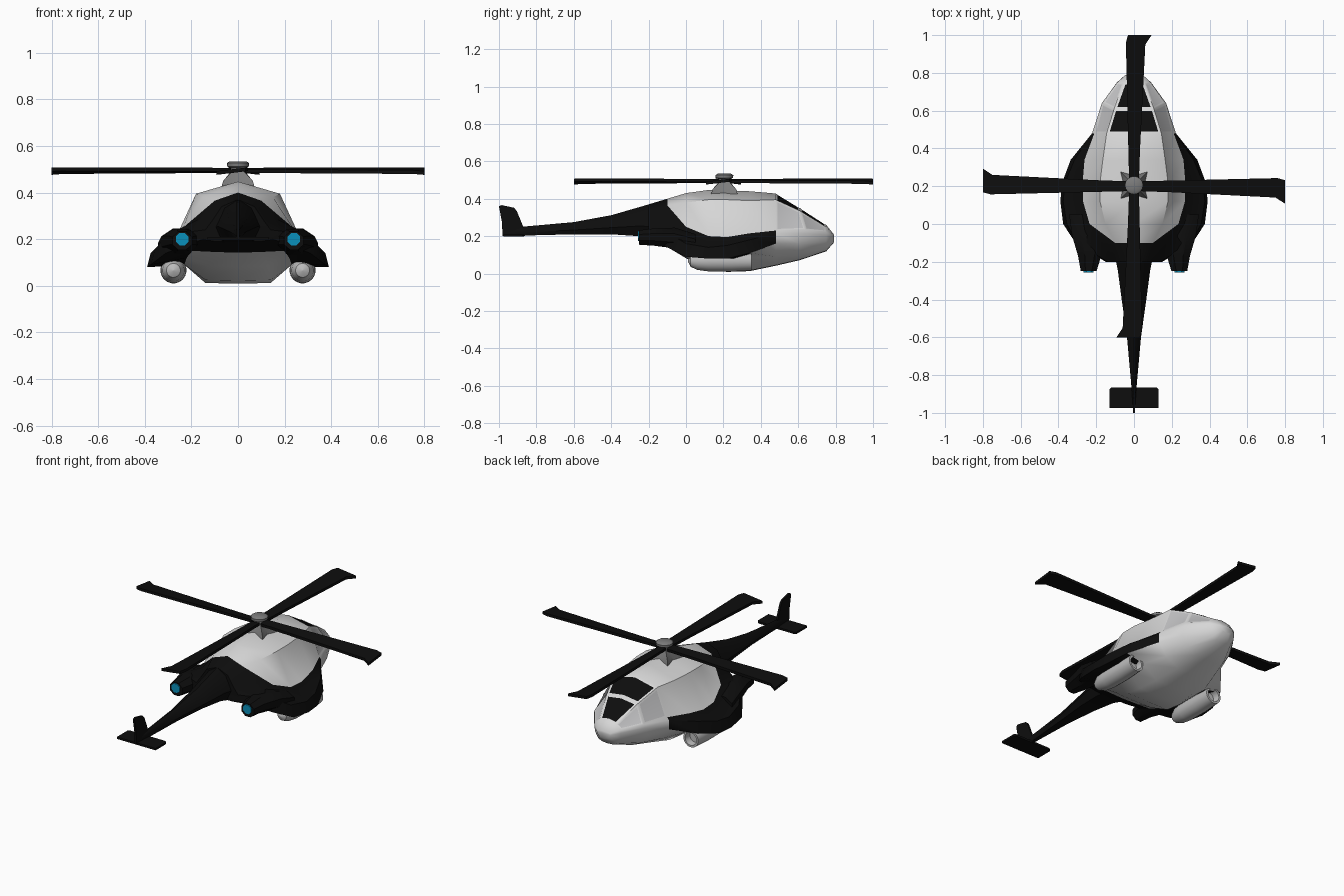
import bpy, bmesh, math
from mathutils import Matrix

if "Cube" in bpy.data.objects:
    bpy.data.objects.remove(bpy.data.objects["Cube"])


def material(name, *rgb):
    m = bpy.data.materials.new(name)
    m.diffuse_color = (*rgb, 1)
    m.use_nodes = True
    m.node_tree.nodes["Principled BSDF"].inputs["Base Color"].default_value = m.diffuse_color
    return m


WHITE = material("white paint", .68, .68, .68)
BLACK = material("black paint", .004, .004, .004)
GLASS = material("side glass", .55, .55, .56)
METAL = material("hub metal", .2, .2, .2)
PODGREY = material("pod grey", .5, .5, .5)
CYAN = material("exhaust glow", .003, .28, .5)


def finish(name, bm, mats, angle=35):
    bmesh.ops.recalc_face_normals(bm, faces=bm.faces[:])
    me = bpy.data.meshes.new(name)
    bm.to_mesh(me)
    bm.free()
    for m in mats:
        me.materials.append(m)
    ob = bpy.data.objects.new(name, me)
    bpy.context.collection.objects.link(ob)
    for o in bpy.context.selected_objects:
        o.select_set(False)
    ob.select_set(True)
    bpy.context.view_layer.objects.active = ob
    if angle:
        bpy.ops.object.shade_smooth_by_angle(angle=math.radians(angle))
    return ob


def loft(name, rings, mat, angle=35):
    """Skin a list of equal closed rings and cap both ends."""
    bm = bmesh.new()
    vs = [[bm.verts.new(p) for p in r] for r in rings]
    n = len(vs[0])
    for a, b in zip(vs, vs[1:]):
        for i in range(n):
            j = (i + 1) % n
            bm.faces.new((a[i], a[j], b[j], b[i]))
    bm.faces.new(vs[0])
    bm.faces.new(vs[-1])
    return finish(name, bm, [mat], angle)


def oval(cx, y, cz, rx, rz, n=8):
    """Ring standing across the y axis."""
    return [(cx + rx * math.cos(2 * math.pi * (i + .5) / n), y,
             cz + rz * math.sin(2 * math.pi * (i + .5) / n)) for i in range(n)]


def slab(name, outline, offset, mat):
    """Plate between an outline and its offset copy."""
    return loft(name, [outline, [tuple(c + d for c, d in zip(p, offset)) for p in outline]], mat, 0)


# Fuselage: y, top z, then x, z of roof edge, shoulder, cowl top, cowl tip, cowl root, keel edge
STATIONS = [
    (-.20, .37, .07, .34, .11, .28, .14, .24, .15, .20, .10, .19, .05, .19),
    (-.10, .40, .10, .365, .17, .285, .30, .22, .31, .14, .20, .15, .10, .145),
    (.00, .43, .15, .38, .235, .25, .355, .16, .375, .09, .22, .12, .13, .085),
    (.12, .447, .18, .395, .27, .20, .375, .14, .39, .08, .23, .09, .14, .025),
    (.22, .445, .18, .395, .272, .195, .365, .15, .38, .08, .23, .09, .14, .012),
    (.34, .44, .165, .39, .262, .215, .315, .18, .335, .11, .22, .085, .125, .016),
    (.48, .428, .145, .395, .21, .23, .222, .215, .222, .16, .17, .09, .09, .045),
    (.61, .35, .105, .335, .165, .235, .17, .215, .17, .16, .13, .105, .07, .075),
    (.75, .26, .055, .25, .088, .222, .09, .205, .085, .17, .065, .135, .04, .122),
    (.79, .21, .025, .207, .042, .203, .045, .195, .042, .185, .03, .172, .02, .168),
]

bm = bmesh.new()
rings = []
for s, st in enumerate(STATIONS):
    half = [(0, st[1])] + [(st[i], st[i + 1]) for i in range(2, 14, 2)] + [(0, st[13] - .003)]
    slant = .03 if s == 7 else 0          # slanted door post
    pts = [(x, st[0] + slant * (2 <= k <= 3), z) for k, (x, z) in enumerate(half)]
    pts += [(-x, y, z) for x, y, z in pts[-2:0:-1]]
    rings.append([bm.verts.new(p) for p in pts])

windshields, side_windows = {6: [], 7: []}, []
n = 14
for s in range(len(rings) - 1):
    for i in range(n):
        a, b = rings[s], rings[s + 1]
        j = (i + 1) % n
        band = min(i, n - 1 - i)          # same band number on both sides
        quad = (a[i], a[j], b[j], b[i])
        if s == 1 and band == 1:
            # Diagonal paint line behind the cabin
            if i == 1:
                low, high = (a[1], a[2], b[2]), (a[1], b[2], b[1])
            else:
                low, high = (a[i], a[j], b[i]), (a[j], b[j], b[i])
            bm.faces.new(low).material_index = 1
            bm.faces.new(high)
            continue
        f = bm.faces.new(quad)
        cowl = (band in (2, 3) and s <= 5) or (band == 4 and s <= 4)
        f.material_index = 1 if s == 0 or cowl else 0
        if s in windshields and band == 0:
            windshields[s].append(f)
        if s in windshields and band == 1:
            side_windows.append(f)
bm.faces.new(rings[0]).material_index = 1
bm.faces.new(rings[-1])
bmesh.ops.recalc_face_normals(bm, faces=bm.faces[:])
# Glass panes inset in their frames
for pair in windshields.values():
    bmesh.ops.inset_region(bm, faces=pair, thickness=.013, depth=-.002, use_even_offset=True)
    for f in pair:
        f.material_index = 1
for f in side_windows:
    bmesh.ops.inset_region(bm, faces=[f], thickness=.011, depth=-.002, use_even_offset=True)
    f.material_index = 2
finish("fuselage", bm, [WHITE, BLACK, GLASS], 42)

# Tail boom: y, half width, bottom, top
BOOM = [(-.12, .11, .17, .394), (-.25, .085, .20, .355), (-.40, .065, .21, .312),
        (-.60, .037, .21, .275), (-.88, .012, .203, .25), (-.98, .005, .20, .23)]
loft("tail_boom", [[(w * u, y, b + (t - b) * v) for u, v in
                    ((0, 1), (.6, .8), (1, .35), (.7, 0), (-.7, 0), (-1, .35), (-.6, .8))]
                   for y, w, b, t in BOOM], BLACK)

# Tail fin and stabiliser
FIN = [(-.98, .2), (-.985, .28), (-1, .36), (-.985, .366), (-.92, .352), (-.905, .335), (-.87, .25), (-.86, .2)]
slab("tail_fin", [(-.006, y, z) for y, z in FIN], (.012, 0, 0), BLACK)
STAB = [(-.13, -.975), (.13, -.975), (.13, -.875), (.12, -.865), (-.12, -.865), (-.13, -.875)]
slab("tail_stabiliser", [(x, y, .197) for x, y in STAB], (0, 0, .012), BLACK)

for side, tag in ((1, "right"), (-1, "left")):
    # Engine nacelle with glowing exhaust
    ENGINE = [(-.25, .24, .193, .045, .042), (-.17, .235, .195, .066, .05),
              (-.06, .245, .19, .09, .06), (.05, .265, .165, .085, .05)]
    loft(tag + "_engine", [oval(side * cx, y, cz, rx, rz) for y, cx, cz, rx, rz in ENGINE], BLACK)
    slab(tag + "_exhaust", oval(side * .24, -.256, .2, .029, .029), (0, .008, 0), CYAN)
    # Round pod under the cowl, hollow at the front
    POD = [(.31, .002), (.31, .034), (.35, .038), (.35, .05), (.24, .056), (.12, .055),
           (.06, .047), (.025, .03), (.01, .002)]
    loft(tag + "_side_pod", [oval(side * .277, y, .066, r, r, 20) for y, r in POD], PODGREY)

# Rotor pylon with four flared corners
def star(z, corner, mid):
    return [((corner if i % 2 else mid) * math.cos(i * math.pi / 4),
             .205 + (corner if i % 2 else mid) * math.sin(i * math.pi / 4), z) for i in range(8)]


loft("rotor_pylon", [star(.425, .1, .055), star(.45, .09, .048), star(.49, .036, .03)], METAL, 20)

# Rotor hub
HUB = [(.03, .475), (.03, .505), (.047, .512), (.048, .526), (.036, .534), (.002, .534)]
loft("rotor_hub", [[(r * math.cos(i * math.pi / 8), .205 + r * math.sin(i * math.pi / 8), z)
                    for i in range(16)] for r, z in HUB], METAL)

# Four pitched rotor blades with swept tips
BLADE = [(.03, .026), (.2, .03), (.76, .043), (.8, .032), (.8, -.093), (.75, -.06), (.2, -.032), (.03, -.026)]
for k in range(4):
    blade = slab("rotor_blade_%d" % (k + 1), [(x, y, .487 + .12 * y) for x, y in BLADE], (0, 0, .016), BLACK)
    blade.data.transform(Matrix.Translation((0, .2, 0)) @ Matrix.Rotation(k * math.pi / 2, 4, 'Z'))
